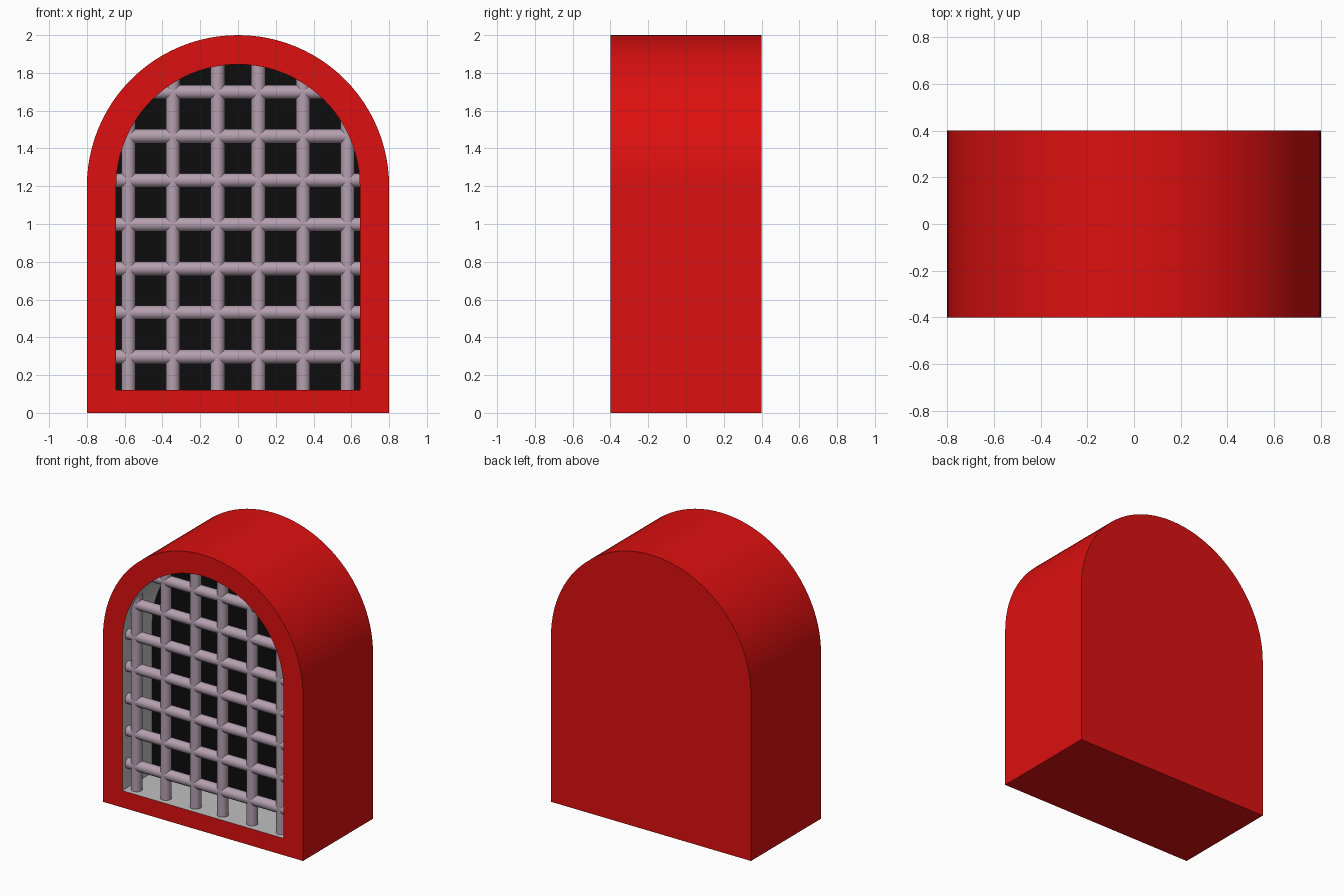
import bpy, bmesh, math
from mathutils import Matrix

cube = bpy.data.objects.get("Cube")
if cube:
    bpy.data.objects.remove(cube, do_unlink=True)

SPRING = 1.2       # height where the arch begins
OUTER, INNER = 0.8, 0.645
FLOOR = 0.122      # recess floor height
FRONT, BACK, RECESS = -0.4, 0.4, -0.06
BAR_Y, BAR_R = -0.33, 0.038


def material(name, color):
    m = bpy.data.materials.new(name)
    m.use_nodes = True
    m.diffuse_color = (*color, 1)
    bsdf = next(n for n in m.node_tree.nodes if n.type == "BSDF_PRINCIPLED")
    bsdf.inputs["Base Color"].default_value = (*color, 1)
    return m


red = material("red", (0.72, 0.005, 0.005))
grey = material("grey", (0.53, 0.53, 0.53))
black = material("black", (0.004, 0.004, 0.004))
mauve = material("mauve_metal", (0.46, 0.35, 0.43))


def finish(name, bm, mats):
    bmesh.ops.recalc_face_normals(bm, faces=bm.faces)
    mesh = bpy.data.meshes.new(name)
    bm.to_mesh(mesh)
    bm.free()
    for m in mats:
        mesh.materials.append(m)
    obj = bpy.data.objects.new(name, mesh)
    bpy.context.collection.objects.link(obj)
    bpy.ops.object.select_all(action="DESELECT")
    obj.select_set(True)
    bpy.context.view_layer.objects.active = obj
    bpy.ops.object.shade_smooth_by_angle(angle=math.radians(30))
    return obj


def arch_loop(bm, radius, base, y, steps=48):
    """Straight-sided outline closed by a half circle."""
    pts = [(-radius, base), (radius, base)]
    for i in range(steps + 1):
        a = math.pi * i / steps
        pts.append((radius * math.cos(a), SPRING + radius * math.sin(a)))
    return [bm.verts.new((x, y, z)) for x, z in pts]


# Arched housing: back, shell, front rim, recess walls, recess back
bm = bmesh.new()
loops = [arch_loop(bm, OUTER, 0, BACK), arch_loop(bm, OUTER, 0, FRONT),
         arch_loop(bm, INNER, FLOOR, FRONT), arch_loop(bm, INNER, FLOOR, RECESS)]
bm.faces.new(loops[0])
for strip, (a, b) in enumerate(zip(loops, loops[1:])):
    for i in range(len(a)):
        j = (i + 1) % len(a)
        face = bm.faces.new((a[i], a[j], b[j], b[i]))
        face.material_index = 1 if strip == 2 else 0
bm.faces.new(loops[-1]).material_index = 2
finish("arched_housing", bm, [red, grey, black])


# Grille bars, each sunk slightly into the surrounding frame
def bar(name, start, end, centre, axis):
    bm = bmesh.new()
    turn = Matrix.Rotation(math.pi / 2, 4, "Y") if axis == "X" else Matrix()
    bmesh.ops.create_cone(bm, cap_ends=True, segments=16, radius1=BAR_R,
                          radius2=BAR_R, depth=end - start,
                          matrix=Matrix.Translation(centre) @ turn)
    finish(name, bm, [mauve])


def reach(offset):
    """Distance from the arch axis to the inner curve, plus the sunk end."""
    near = max(abs(offset) - BAR_R, 0)
    return math.sqrt(INNER ** 2 - near ** 2) + 0.02


for i, x in enumerate((-0.58, -0.345, -0.108, 0.108, 0.345, 0.58)):
    low, high = FLOOR - 0.02, SPRING + reach(x)
    bar(f"vertical_bar_{i + 1}", low, high, (x, BAR_Y, (low + high) / 2), "Z")

for i in range(7):
    z = 0.297 + 0.2335 * i
    half = reach(max(z - SPRING, 0))
    bar(f"horizontal_bar_{i + 1}", -half, half, (0, BAR_Y, z), "X")
